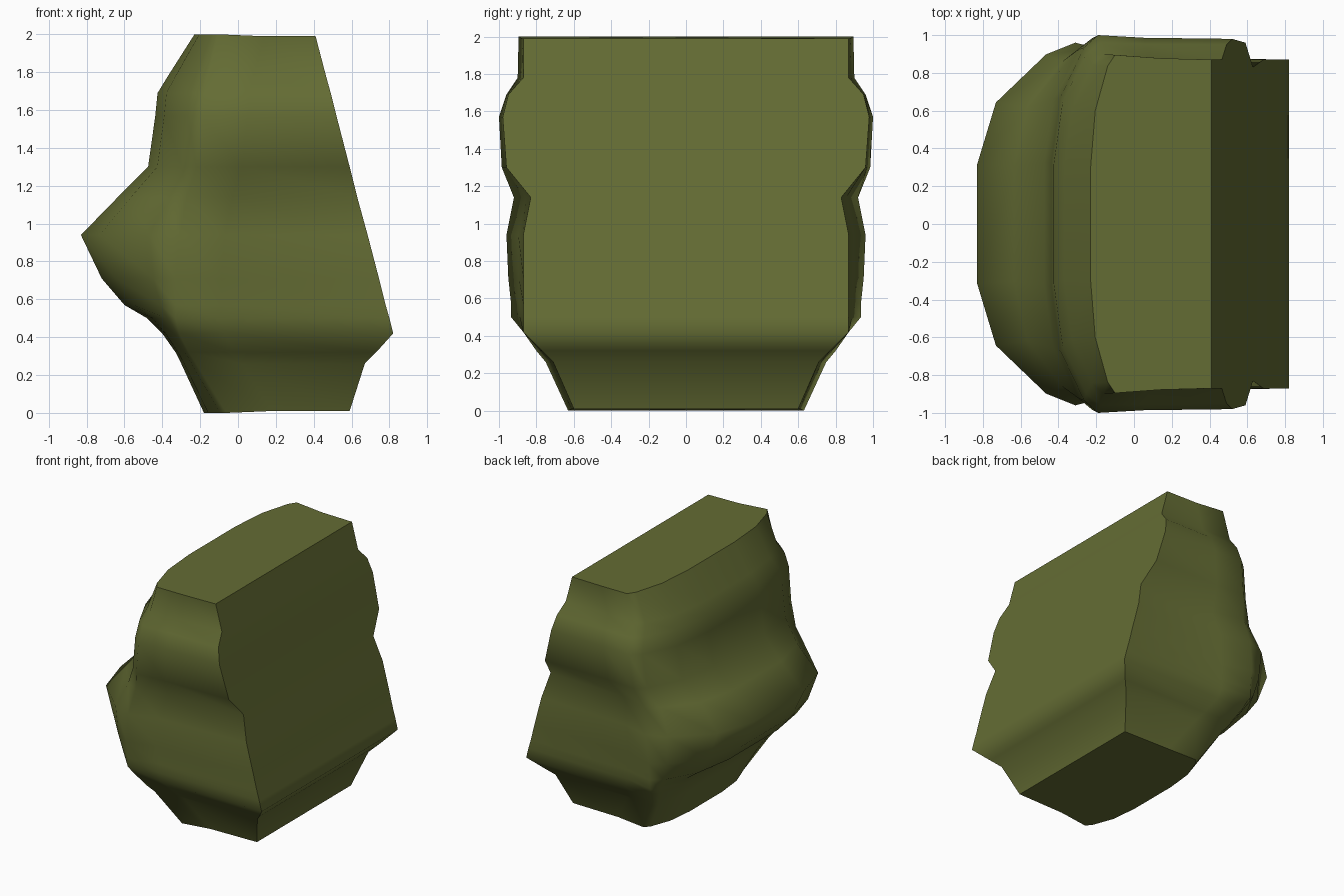
import bpy, bmesh

if "Cube" in bpy.data.objects:
    bpy.data.objects.remove(bpy.data.objects["Cube"])

# Levels: z, back x, corner x, corner half width, flat face x, flat face half width
LEVELS = [
    (0.00, -0.18, -0.06, 0.63, 0.59, 0.60),
    (0.26, -0.30, -0.22, 0.75, 0.67, 0.71),
    (0.32, -0.33, -0.26, 0.80, 0.73, 0.77),
    (0.42, -0.40, -0.31, 0.87, 0.82, 0.87),
    (0.50, -0.48, -0.33, 0.935, 0.80, 0.87),
    (0.57, -0.60, -0.33, 0.935, 0.78, 0.87),
    (0.71, -0.72, -0.33, 0.95, 0.745, 0.87),
    (0.94, -0.83, -0.31, 0.96, 0.685, 0.87),
    (1.14, -0.635, -0.27, 0.92, 0.63, 0.83),
    (1.30, -0.475, -0.22, 0.985, 0.59, 0.96),
    (1.57, -0.437, -0.19, 1.00, 0.52, 0.98),
    (1.69, -0.425, -0.18, 0.96, 0.49, 0.95),
    (1.78, -0.37, -0.16, 0.90, 0.465, 0.87),
    (2.00, -0.23, -0.10, 0.895, 0.41, 0.87),
]


def section(z, xb, xc, wc, xf, wf):
    """Bowed back, rounded corners, straight tapering sides, flat face."""
    d = xc - xb
    half = [(xb, 0.33 * wc), (xb + 0.19 * d, 0.67 * wc), (xb + 0.70 * d, 0.935 * wc),
            (xc, wc), (xc + 0.24, wf + 0.3 * (wc - wf)), (xf, wf)]
    pts = [(x, -y) for x, y in reversed(half)] + half
    # the two ends lean very slightly
    lean = 0.01 if z == 0 else -0.01 if z == 2 else 0
    return [(x, y, z + (lean if x > xc else 0)) for x, y in pts]


# Lofted body
bm = bmesh.new()
rings = [[bm.verts.new(p) for p in section(*lv)] for lv in LEVELS]
n = len(rings[0])
for a, b in zip(rings, rings[1:]):
    for i in range(n):
        j = (i + 1) % n
        bm.faces.new((a[i], a[j], b[j], b[i]))
bm.faces.new(rings[0])
bm.faces.new(rings[-1])
bmesh.ops.recalc_face_normals(bm, faces=bm.faces)
for f in bm.faces:
    f.smooth = True

# Sharp rims around both caps and down the borders of the flat face
for ring in (rings[0], rings[-1]):
    for i in range(n):
        bm.edges.get((ring[i], ring[(i + 1) % n])).smooth = False
for a, b in zip(rings, rings[1:]):
    for i in (0, n - 1):
        bm.edges.get((a[i], b[i])).smooth = False

mesh = bpy.data.meshes.new("body")
bm.to_mesh(mesh)
bm.free()
body = bpy.data.objects.new("body", mesh)
bpy.context.collection.objects.link(body)

olive = bpy.data.materials.new("olive")
olive.diffuse_color = (0.127, 0.15, 0.034, 1)
olive.use_nodes = True
olive.node_tree.nodes["Principled BSDF"].inputs["Base Color"].default_value = olive.diffuse_color
mesh.materials.append(olive)
